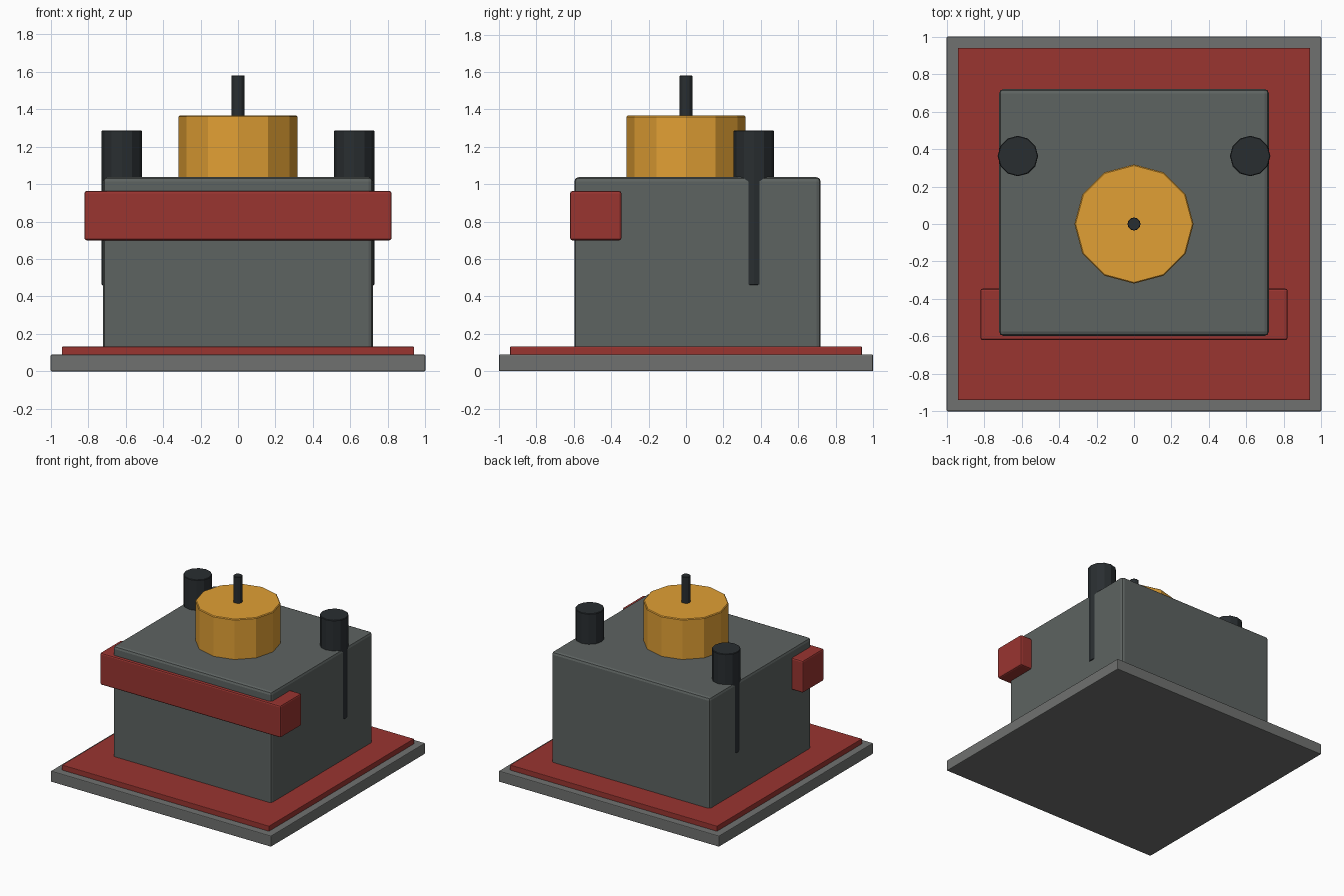
import bpy

if "Cube" in bpy.data.objects:
    bpy.data.objects.remove(bpy.data.objects["Cube"])


def material(name, rgb):
    m = bpy.data.materials.new(name)
    m.diffuse_color = (*rgb, 1)
    m.use_nodes = True
    m.node_tree.nodes["Principled BSDF"].inputs["Base Color"].default_value = m.diffuse_color
    return m


RED = material("red", (0.32, 0.035, 0.03))
AMBER = material("amber", (0.75, 0.35, 0.035))
BLACK = material("black", (0.022, 0.027, 0.03))
DARK_GREY = material("dark_grey", (0.11, 0.125, 0.12))
GREY = material("grey", (0.16, 0.165, 0.16))


def finish(obj, name, mat, bevel, segments):
    obj.name = name
    obj.data.materials.append(mat)
    mod = obj.modifiers.new("edge_bevel", 'BEVEL')
    mod.width = bevel
    mod.segments = segments
    mod.limit_method = 'ANGLE'
    mod.angle_limit = 0.8


def box(name, x, y, z, mat, bevel):
    """Box from (min, max) ranges on each axis."""
    bpy.ops.mesh.primitive_cube_add(size=1, location=[(a + b) / 2 for a, b in (x, y, z)])
    obj = bpy.context.object
    obj.scale = [b - a for a, b in (x, y, z)]
    bpy.ops.object.transform_apply(location=False, rotation=False, scale=True)
    finish(obj, name, mat, bevel, 2)


def cylinder(name, x, y, z, radius, mat, bevel):
    bpy.ops.mesh.primitive_cylinder_add(vertices=12, radius=radius, depth=z[1] - z[0],
                                        location=(x, y, (z[0] + z[1]) / 2))
    finish(bpy.context.object, name, mat, bevel, 1)


# Stepped base
box("base_plate", (-1, 1), (-1, 1), (0, 0.09), GREY, 0.006)
box("base_mat", (-0.94, 0.94), (-0.94, 0.94), (0.085, 0.132), RED, 0.004)

# Main housing and front bar
box("housing", (-0.72, 0.72), (-0.597, 0.72), (0.11, 1.037), DARK_GREY, 0.022)
box("front_bar", (-0.82, 0.82), (-0.62, -0.345), (0.70, 0.963), RED, 0.012)

# Drum with spindle on top
cylinder("drum", 0, 0, (1.0, 1.366), 0.318, AMBER, 0.006)
cylinder("spindle", 0, 0, (1.3, 1.58), 0.035, BLACK, 0.003)

# Side posts, sunk into the housing and breaking through its walls
for side, x in (("left", -0.62), ("right", 0.62)):
    cylinder(f"{side}_post", x, 0.363, (0.46, 1.287), 0.108, BLACK, 0.004)
